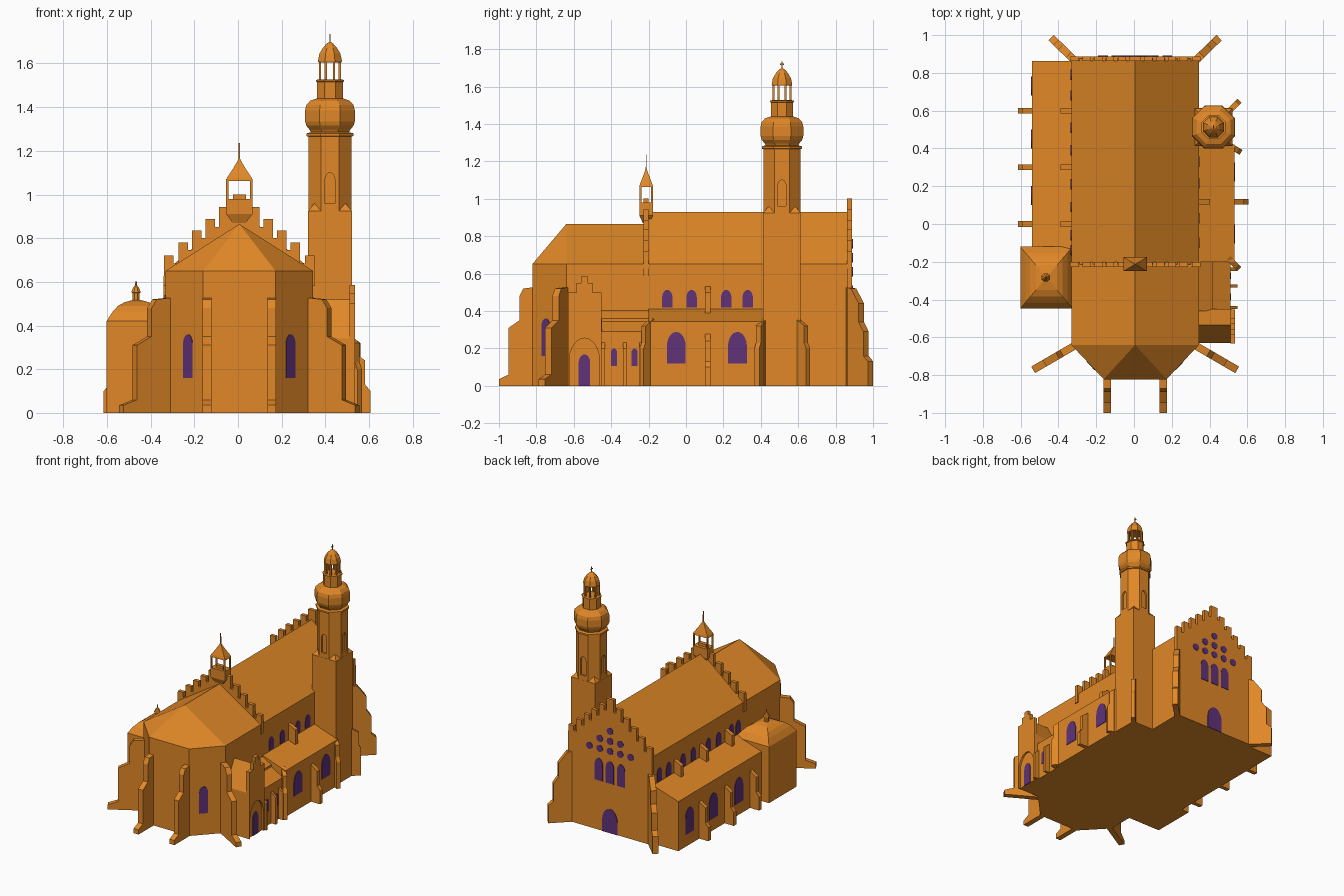
import bpy, bmesh, math
from mathutils import Vector as V

if "Cube" in bpy.data.objects:
    bpy.data.objects.remove(bpy.data.objects["Cube"])

def material(name, rgb):
    m = bpy.data.materials.new(name)
    m.diffuse_color = (*rgb, 1)
    m.use_nodes = True
    m.node_tree.nodes["Principled BSDF"].inputs["Base Color"].default_value = m.diffuse_color
    return m

ORANGE = material("orange_masonry", (0.75, 0.245, 0.02))
PURPLE = material("purple_glass", (0.115, 0.032, 0.19))
CX = 0.006  # church axis

def finish(bm, name, mat=ORANGE):
    bmesh.ops.recalc_face_normals(bm, faces=bm.faces)
    me = bpy.data.meshes.new(name)
    bm.to_mesh(me)
    bm.free()
    me.materials.append(mat)
    ob = bpy.data.objects.new(name, me)
    bpy.context.collection.objects.link(ob)
    return ob

def extrude(name, loop, vec, mat=ORANGE):
    bm = bmesh.new()
    a = [bm.verts.new(p) for p in loop]
    b = [bm.verts.new(V(p) + V(vec)) for p in loop]
    bm.faces.new(a)
    bm.faces.new(b[::-1])
    for i in range(len(a)):
        j = (i + 1) % len(a)
        bm.faces.new((a[i], b[i], b[j], a[j]))
    return finish(bm, name, mat)

def box(name, x0, x1, y0, y1, z0, z1):
    return extrude(name, [(x0, y0, z0), (x1, y0, z0), (x1, y1, z0), (x0, y1, z0)], (0, 0, z1 - z0))

def along_y(name, prof, y0, y1):
    return extrude(name, [(x, y0, z) for x, z in prof], (0, y1 - y0, 0))

def along_x(name, prof, x0, x1):
    return extrude(name, [(x0, y, z) for y, z in prof], (x1 - x0, 0, 0))

def lathe(name, c, prof, n=8, sx=1, sy=1):
    # radius is measured to the flats, flats face the axes
    bm = bmesh.new()
    rings = []
    for r, z in prof:
        R = max(r, 0.0005) / math.cos(math.pi / n)
        rings.append([bm.verts.new((c[0] + sx * R * math.cos((i + .5) * math.tau / n),
                                    c[1] + sy * R * math.sin((i + .5) * math.tau / n), z)) for i in range(n)])
    for a, b in zip(rings, rings[1:]):
        for i in range(n):
            j = (i + 1) % n
            bm.faces.new((a[i], a[j], b[j], b[i]))
    bm.faces.new(rings[0][::-1])
    bm.faces.new(rings[-1])
    return finish(bm, name)

def arch(name, pos, normal, w, h, mat=PURPLE, inset=0.003, depth=0.007):
    # pointed arch plate standing on pos, facing normal
    n = V((normal[0], normal[1], 0)).normalized()
    t = V((-n.y, n.x, 0))
    s = h - w * 0.7
    right = [(w / 2 * math.cos(k * math.pi / 10), s + w * 0.7 * math.sin(k * math.pi / 10) ** 1.1) for k in range(5)]
    pts = [(-w / 2, 0), (w / 2, 0)] + right + [(0, h)] + [(-u, z) for u, z in right[::-1]]
    p = V(pos) - n * inset
    return extrude(name, [p + t * u + V((0, 0, z)) for u, z in pts], n * depth, mat)

def disc(name, x, y, z, r):
    return extrude(name, [(x + r * math.cos(i * math.pi / 6), y, z + r * math.sin(i * math.pi / 6))
                          for i in range(12)], (0, 0.007, 0), PURPLE)

def buttress(name, pos, direction, prof, w=0.036):
    d = V((direction[0], direction[1], 0)).normalized()
    t = V((-d.y, d.x, 0)) * w
    p = V((pos[0], pos[1], 0)) - t / 2
    return extrude(name, [p + d * u + V((0, 0, z)) for u, z in prof], t)

def cut(ob, cutter):
    m = ob.modifiers.new("niche", 'BOOLEAN')
    m.operation = 'DIFFERENCE'
    m.object = cutter
    bpy.context.view_layer.objects.active = ob
    bpy.ops.object.modifier_apply(modifier=m.name)
    bpy.data.objects.remove(cutter)

# Nave with pitched roof
along_y("nave", [(-.332, 0), (.344, 0), (.344, .65), (CX, .93), (-.332, .65)], -.215, .875)

# Choir with three-sided apse and hipped roof
plan = [(-.332, -.21), (-.332, -.64), (-.16, -.822), (.172, -.822), (.344, -.64), (.344, -.21)]
bm = bmesh.new()
for x, y in plan:
    bm.verts.new((x, y, 0))
    bm.verts.new((x, y, .65))
for y in (-.21, -.64):
    bm.verts.new((CX, y, .865))
bmesh.ops.convex_hull(bm, input=bm.verts[:])
bmesh.ops.dissolve_limit(bm, angle_limit=0.01, verts=bm.verts, edges=bm.edges)
finish(bm, "choir")
for s in (-1, 1):
    mid, nrm = (CX + s * .232, -.747, .15), (s * .182, -.172)
    arch("apse_window_frame", mid, nrm, .085, .225, ORANGE, .003, .006)
    arch("apse_window", (mid[0], mid[1], .16), nrm, .062, .2, PURPLE, .003, .009)

# Stepped gables
def gable(name, y0, y1, base):
    half, level = [(.346, base)], .62
    for c, t in ((.323, .72), (.257, .78), (.195, .835), (.133, .887), (.07, .942)):
        half += [(c + .022, level), (c + .022, t), (c - .022, t), (c - .022, t - .035)]
        level = t - .035
    half[1] = (.3461, .62)
    half += [(.03, level), (.03, 1.0)]
    along_y(name, [(CX + x, z) for x, z in half] + [(CX - x, z) for x, z in half[::-1]], y0, y1)
gable("front_gable", -.227, -.2, .58)
gable("back_gable", .862, .888, 0)

# Back facade openings
arch("back_door", (CX, .888, 0), (0, 1), .125, .18)
for i in (-1, 0, 1):
    arch("back_window", (CX + i * .092, .888, .37), (0, 1), .066, .165)
for count, z in ((5, .61), (3, .685), (1, .76)):
    for i in range(count):
        disc("round_window", CX + (i - (count - 1) / 2) * .085, .885, z, .026)

# Big stepped buttresses of apse and back corners
apse_prof = [(-.03, 0), (.18, 0), (.18, .035), (.128, .06), (.128, .31), (.07, .35), (.07, .48), (.05, .52), (-.03, .53)]
for s in (-1, 1):
    buttress("apse_buttress", (CX + s * .148, -.82), (0, -1), apse_prof, .04)
    buttress("apse_diagonal_buttress", (CX + s * .33, -.65), (s * .86, -.5),
             [(u * 1.35, z) for u, z in apse_prof], .04)
    buttress("back_corner_buttress", (CX + s * .33, .875), (s * .72, .7),
             [(-.03, 0), (.16, 0), (.16, .13), (.125, .16), (.125, .29), (.09, .34), (.09, .44), (.03, .52), (-.03, .53)], .04)

# Left aisle
along_y("left_aisle", [(-.54, 0), (-.32, 0), (-.32, .44), (-.54, .37)], -.13, .862)
aisle_prof = [(-.02, 0), (.075, 0), (.075, .1), (.05, .13), (.05, .24), (-.02, .29)]
upper_prof = [(-.02, .3), (.058, .3), (.058, .5), (-.02, .54)]
for y in (.6, .3, 0):
    buttress("left_aisle_buttress", (-.54, y), (-1, 0), aisle_prof, .03)
    buttress("left_nave_buttress", (-.332, y), (-1, 0), upper_prof, .03)
for y in (.73, .45, .15):
    arch("left_aisle_window", (-.54, y, .09), (-1, 0), .1, .19)
for y in (.79, .68, .51, .39, .21, .09, -.06, -.14):
    arch("left_nave_window", (-.332, y, .44), (-1, 0), .055, .1)

# Domed chapel
box("chapel", -.602, -.325, -.447, -.12, 0, .42)
lathe("chapel_roof", (-.4635, -.2835), [(1, .42), (.8, .463), (.62, .49), (.4, .507), (.12, .517)], 4, .1385, .1635)
lathe("chapel_lantern", (-.467, -.2835), [(.017, .51), (.017, .55), (.022, .552), (.014, .572), (.004, .585), (.003, .605)])

# Right aisle
along_y("right_aisle", [(.33, 0), (.532, 0), (.532, .345), (.33, .415)], -.2, .42)
buttress("right_aisle_buttress", (.532, .117), (1, 0), aisle_prof, .03)
buttress("right_nave_buttress", (.344, .117), (1, 0), upper_prof, .03)
for y in (-.052, .275):
    arch("right_aisle_window", (.532, y, .118), (1, 0), .1, .17)
for y in (-.1, .03, .215, .33):
    arch("right_nave_window", (.344, y, .418), (1, 0), .055, .095)
for y, dy in ((-.195, -1), (.41, -.6), (.61, 1)):
    buttress("diagonal_buttress", (.515, y), (1, dy),
             [(-.02, 0), (.06, 0), (.06, .2), (.045, .23), (.045, .32), (-.02, .36)], .03)

# Low annex beside the choir
along_y("annex", [(.33, 0), (.51, 0), (.51, .29), (.415, .345), (.415, .36), (.33, .41)], -.46, -.19)
for y in (-.442, -.328, -.24):
    buttress("annex_pilaster", (.51, y), (1, 0), [(-.01, 0), (.038, 0), (.038, .2), (-.01, .24)], .018)
for y in (-.385, -.275):
    arch("annex_window", (.51, y, .105), (1, 0), .034, .095)

# Porch with stepped gable front
along_x("porch", [(-.63, 0), (-.45, 0), (-.45, .36), (-.535, .52), (-.63, .34)], .33, .517)
front = along_x("porch_front", [(-.632, 0), (-.453, 0), (-.453, .5), (-.5, .5), (-.5, .55), (-.523, .55), (-.523, .585),
                (-.562, .585), (-.562, .55), (-.585, .55), (-.585, .5), (-.632, .5)], .51, .536)
cut(front, arch("niche_cutter", (.536, -.543, -.01), (1, 0), .16, .265, ORANGE, .014, .05))
arch("porch_door", (.523, -.543, 0), (1, 0), .062, .168)

# Tower: square base, octagonal belfry with blind niches
TC = (.421, .513)
box("tower_base", TC[0] - .1, TC[0] + .1, TC[1] - .1, TC[1] + .1, 0, .925)
belfry = lathe("tower_belfry", TC, [(.099, .92), (.099, 1.27)])
for dx, dy in ((1, 0), (-1, 0), (0, 1), (0, -1)):
    cut(belfry, arch("niche_cutter", (TC[0] + dx * .099, TC[1] + dy * .099, .96), (dx, dy), .045, .14, ORANGE, .012, .05))
for sx in (-1, 1):
    for sy in (-1, 1):
        bm = bmesh.new()
        for ox, oy, z in ((.1, .1, .924), (.04, .1, .924), (.1, .04, .924), (.071, .071, .96)):
            bm.verts.new((TC[0] + sx * ox, TC[1] + sy * oy, z))
        bmesh.ops.convex_hull(bm, input=bm.verts[:])
        finish(bm, "tower_corner_pyramid")
lathe("tower_cornice", TC, [(.1, 1.265), (.107, 1.268), (.107, 1.28), (.085, 1.286)])
lathe("tower_onion_dome", TC, [(.085, 1.28), (.092, 1.295), (.108, 1.315), (.114, 1.335), (.114, 1.385),
                               (.108, 1.41), (.09, 1.43), (.06, 1.44)])
lathe("tower_lantern_base", TC, [(.059, 1.43), (.059, 1.515), (.064, 1.517), (.064, 1.525), (.05, 1.527)])
for i in range(8):
    a = (i + .5) * math.pi / 4
    lathe("lantern_column", (TC[0] + .049 * math.cos(a), TC[1] + .049 * math.sin(a)), [(.0055, 1.52), (.0055, 1.615)], 4)
lathe("tower_lantern_roof", TC, [(.053, 1.605), (.055, 1.612), (.048, 1.645), (.032, 1.672), (.014, 1.692), (.003, 1.698), (.003, 1.735)])
box("tower_finial_bar", TC[0] - .003, TC[0] + .003, TC[1] - .01, TC[1] + .01, 1.716, 1.722)

# Bell turret over the front gable
BC = (CX, -.213)
lathe("bell_turret_base", BC, [(.5, .87), (1, .91), (1, .98)], 4, .06, .036)
for sx in (-1, 1):
    for sy in (-1, 1):
        x, y = BC[0] + sx * .055, BC[1] + sy * .031
        box("bell_turret_post", x - .005, x + .005, y - .005, y + .005, .97, 1.07)
lathe("bell_turret_roof", BC, [(1, 1.062), (.9, 1.078), (.45, 1.12), (.12, 1.155), (.06, 1.165), (.05, 1.237)], 4, .062, .037)
